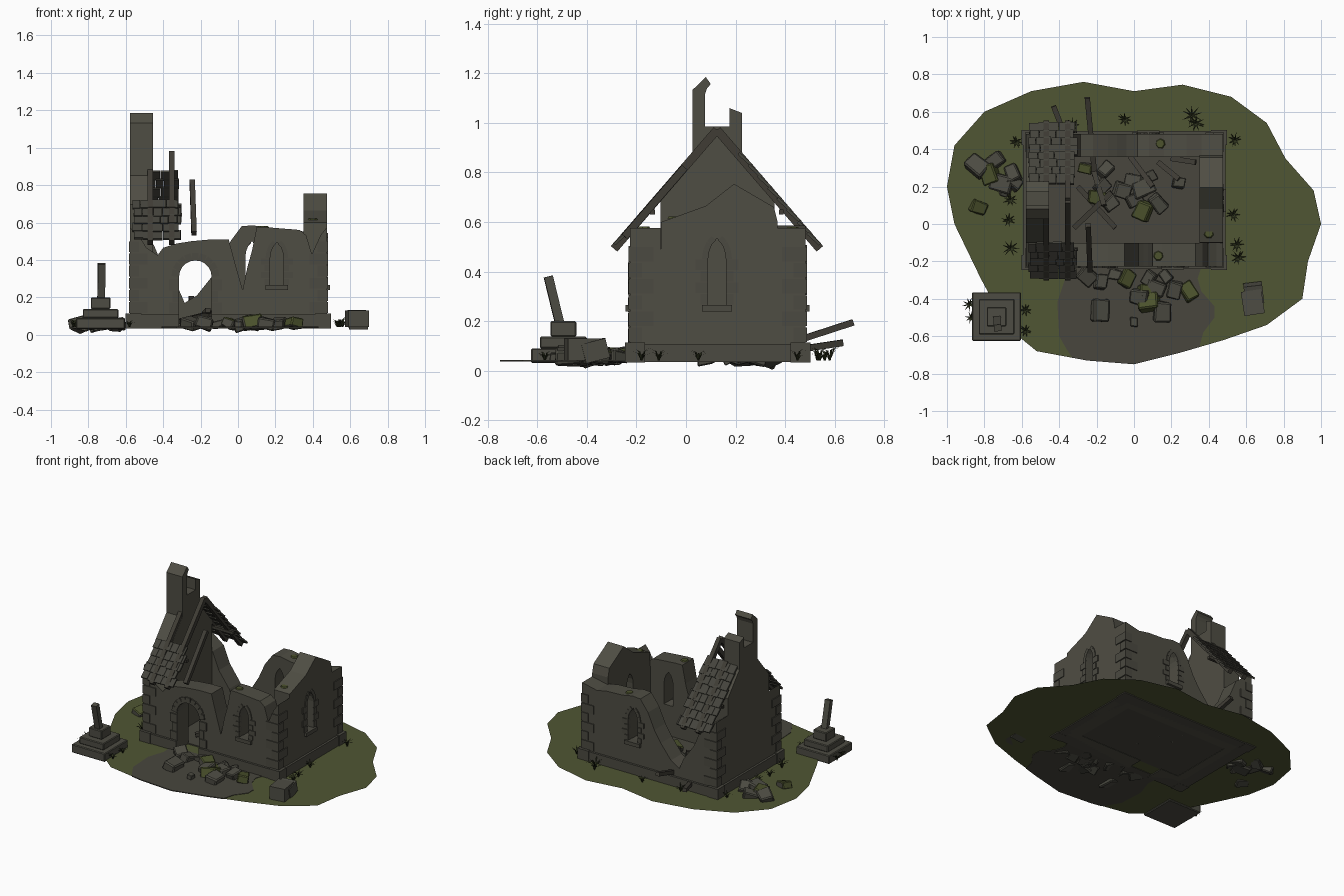
import bpy, bmesh, math, random
from mathutils import Matrix, Vector, Euler

if "Cube" in bpy.data.objects:
    bpy.data.objects.remove(bpy.data.objects["Cube"])
random.seed(7)
G = 0.04  # ground level

def mat(name, r, g, b):
    m = bpy.data.materials.new(name)
    m.diffuse_color = (r, g, b, 1)
    m.use_nodes = True
    m.node_tree.nodes["Principled BSDF"].inputs["Base Color"].default_value = m.diffuse_color
    return m

STONE = mat("wall stone", 0.078, 0.075, 0.057)
TRIM = mat("dressed stone", 0.070, 0.067, 0.052)
RUBBLE = mat("rubble stone", 0.074, 0.072, 0.056)
SLATE = mat("roof slate", 0.060, 0.058, 0.046)
WOOD = mat("old timber", 0.050, 0.046, 0.036)
GRASS = mat("grass", 0.080, 0.092, 0.033)
PATH = mat("bare earth", 0.065, 0.062, 0.048)
TUFT = mat("dark grass", 0.028, 0.034, 0.013)
MOSS = mat("moss", 0.072, 0.085, 0.026)

def finish(name, bm, *mats):
    bmesh.ops.recalc_face_normals(bm, faces=bm.faces[:])
    me = bpy.data.meshes.new(name)
    bm.to_mesh(me)
    bm.free()
    for m in mats:
        me.materials.append(m)
    ob = bpy.data.objects.new(name, me)
    bpy.context.collection.objects.link(ob)
    return ob

def box(bm, c, s, rot=None, base=Matrix()):
    r = rot.to_matrix().to_4x4() if rot else Matrix()
    m = base @ Matrix.Translation(c) @ r @ Matrix.Diagonal((*s, 1))
    return bmesh.ops.create_cube(bm, size=1, matrix=m)['verts']

def beam(bm, p, q, w, h):
    p, q = Vector(p), Vector(q)
    box(bm, (p + q) / 2, (w, h, (q - p).length), (q - p).to_track_quat('Z', 'Y'))

def prism(name, pts, axis, a, b, m):
    """Extrude a profile: axis 'x' reads (y,z), 'y' reads (x,z), 'z' reads (x,y)."""
    place = {'x': lambda u, v: (a, u, v), 'y': lambda u, v: (u, a, v), 'z': lambda u, v: (u, v, a)}[axis]
    bm = bmesh.new()
    f = bm.faces.new([bm.verts.new(place(*p)) for p in pts])
    if b != a:
        ext = bmesh.ops.extrude_face_region(bm, geom=[f])['geom']
        d = Vector([(b - a) * (axis == k) for k in 'xyz'])
        bmesh.ops.translate(bm, vec=d, verts=[v for v in ext if isinstance(v, bmesh.types.BMVert)])
    return finish(name, bm, m)

# ground and the bare earth leading to the door
prism("ground", [(-1, .2), (-.96, .42), (-.8, .6), (-.55, .71), (-.27, .76), (0, .71), (.26, .745), (.52, .68),
      (.71, .54), (.81, .35), (.96, .18), (1, 0), (.93, -.2), (.9, -.4), (.71, -.54), (.48, -.62), (.24, -.69),
      (0, -.75), (-.25, -.73), (-.52, -.68), (-.68, -.55), (-.82, -.29), (-.96, 0)], 'z', G, G, GRASS)
prism("earth_path", [(-.38, -.2), (-.37, -.3), (-.41, -.42), (-.4, -.6), (-.36, -.67), (-.33, -.715), (-.25, -.73),
      (0, -.75), (.24, -.69), (.35, -.658), (.37, -.58), (.43, -.5), (.43, -.44), (.36, -.36), (.34, -.29),
      (.37, -.2)], 'z', G - .003, G + .003, PATH)
prism("floor", [(-.47, -.11), (.37, -.11), (.37, .37), (-.47, .37)], 'z', G - .004, G + .008, PATH)

# ruined walls, door opening is part of the front profile
X0, X1, Y0, Y1, T, B = -.578, .475, -.226, .482, .124, G - .006
DX, DR, DS = -.228, .087, .31
arch = [(DX - DR * math.cos(t * math.pi / 10), DS + DR * math.sin(t * math.pi / 10)) for t in range(11)]
front = prism("front_wall", [(X0, B), (DX - DR, B)] + arch + [(DX + DR, B), (X1, B), (X1, .575), (.44, .53),
      (.395, .43), (.365, .53), (.33, .56), (.15, .575), (.1, .575), (.075, .45), (.05, .36), (.025, .24),
      (-.015, .38), (-.05, .51), (-.14, .51), (-.25, .5), (-.33, .487), (-.4, .465), (-.43, .425), (-.49, .465),
      (-.51, .5), (X0, .575)], 'y', Y0, Y0 + T, STONE)
back = prism("back_wall", [(X0, B), (X1, B), (X1, .575), (.36, .55), (.28, .565), (.16, .57), (.08, .585),
      (.02, .58), (-.04, .5), (-.09, .39), (-.14, .31), (-.22, .21), (-.285, .17), (-.32, .25), (-.4, .36),
      (-.45, .48), (X0, .575)], 'y', Y1 - T, Y1, STONE)
east = prism("east_wall", [(-.11, B), (.37, B), (.37, .6), (.355, .66), (.194, .754), (.08, .665), (-.1, .6)],
             'x', X1 - T, X1, STONE)
prism("bell_gable", [(-.102, B), (.358, B), (.358, .695), (.226, .85), (.226, 1.04), (.175, 1.06), (.175, .985),
      (.077, .985), (.077, 1.117), (.085, 1.14), (.1, 1.157), (.08, 1.185), (.026, 1.133), (.026, .85),
      (-.102, .695)], 'x', X0, X0 + T, STONE)

# lancet windows: cut opening, sill and alternating jamb blocks
trim = bmesh.new()
def window(wall, x, y, turn, top):
    base = Matrix.Translation((x, y, 0)) @ Matrix.Rotation(turn, 4, 'Z')
    w, s = .036, top - .085
    half = [(w, .262), (w, s), (w * .85, s + .035), (w * .5, s + .065), (0, top)]
    pts = half + [(-u, z) for u, z in half[-2::-1]]
    cut = prism("cutter", pts, 'y', -.1, .3, STONE)
    cut.data.transform(base)
    mod = wall.modifiers.new("opening", 'BOOLEAN')
    mod.object, mod.solver = cut, 'EXACT'
    bpy.context.view_layer.objects.active = wall
    bpy.ops.object.modifier_apply(modifier=mod.name)
    bpy.data.objects.remove(cut)
    box(trim, (0, .01, .252), (.12, .055, .026), None, base)
    n = 4
    h = (s - .265) / n
    for k in range(n):
        l = .05 if k % 2 else .03
        for sx in (-1, 1):
            box(trim, (sx * (w + l / 2), .01, .265 + h * (k + .5)), (l, .032, h - .004), None, base)
    for sx in (-1, 1):
        for (u, z), (u2, z2) in zip(half[1:], half[2:]):
            p, q = base @ Vector((sx * (u + .013), .01, z)), base @ Vector((sx * (u2 + .013), .01, z2))
            d = Vector((q - p))
            box(trim, ((sx * ((u + u2) / 2 + .013)), .01, (z + z2) / 2), (.024, .032, d.length),
                Euler((0, sx * math.atan2(u2 - u, z2 - z), 0)), base)

window(front, .208, Y0, 0, .495)
window(east, X1, .125, math.pi / 2, .535)
window(back, .075, Y1, math.pi, .5)

# door arch stones and jambs
for k in range(9):
    t = math.pi * (k + .5) / 9
    r = DR + .02
    box(trim, (DX + r * math.cos(t), Y0 + .012, DS + r * math.sin(t)), (.04, .04, .035), Euler((0, -t, 0)))
for k in range(4):
    l = .055 if k % 2 else .035
    for sx in (-1, 1):
        box(trim, (DX + sx * (DR + l / 2), Y0 + .012, .08 + .062 * k), (l, .04, .058))

# corner quoins
for sx, cx in ((1, X0), (-1, X1)):
    for sy, cy in ((1, Y0), (-1, Y1)):
        for k in range(6):
            a, b = ((.1, .055), (.055, .1))[k % 2]
            box(trim, (cx + sx * (a / 2 - .006), cy + sy * (b / 2 - .006), .145 + .065 * k), (a, b, .058))
finish("quoins_and_surrounds", trim, TRIM)

# plinth course, broken at the door, with heavier corner blocks
bm = bmesh.new()
zc, zh = (B + .108) / 2, .108 - B
for a, b in ((X0 - .01, DX - DR), (DX + DR, X1 + .01)):
    box(bm, ((a + b) / 2, Y0 + .03, zc), (b - a, .09, zh))
box(bm, ((X0 + X1) / 2, Y1 - .03, zc), (X1 - X0 + .02, .09, zh))
for x in (X0 + .03, X1 - .03):
    box(bm, (x, (Y0 + Y1) / 2, zc), (.09, Y1 - Y0, zh))
    for y in (Y0 + .02, Y1 - .02):
        box(bm, (x + (.01 if x > 0 else -.01), y, zc + .002), (.085, .08, zh + .006))
finish("plinth", bm, TRIM)

# surviving roof: slope runs d down from the ridge, s is the side
RY, RZ, A = .125, .972, math.atan(1.157)
def slope(x, d, s, off=0):
    return Vector((x, RY + s * (d * math.cos(A) + off * math.sin(A)), RZ - d * math.sin(A) + off * math.cos(A)))
bm = bmesh.new()
for s, first, rows in ((-1, .345, 5), (1, .135, 8)):
    step = (.615 - first) / rows
    for r in range(rows):
        x = -.562 + random.uniform(-.008, .008)
        end = -.3 - (random.uniform(0, .02) if r else .02)
        while x < end - .01:
            w = min(random.uniform(.04, .06), end - x)
            box(bm, slope(x + w / 2, first + step * (r + .5) + random.uniform(-.004, .004), s, .008),
                (w - .002, step * 1.15, .012), Euler((-s * (A - .12), 0, 0)))
            x += w
finish("roof_slates", bm, SLATE)
bm = bmesh.new()
for x in (-.47, -.354):
    for s in (-1, 1):
        beam(bm, slope(x, 0, s), slope(x, .635, s), .03, .034)
beam(bm, slope(-.245, .2, -1), slope(-.235, .57, -1), .028, .03)
for s in (-1, 1):
    beam(bm, slope(-.56, .42, s, -.02), slope(-.3, .42, s, -.02), .02, .02)
finish("rafters", bm, WOOD)

# fallen beams, inside and poking out through the back breach
bm = bmesh.new()
for p, q in (((-.21, .26, .06), (-.25, .675, .195)), ((-.36, .45, .085), (-.43, .63, .112)),
             ((-.32, -.02, .07), (-.12, .17, .12)), ((-.3, .2, .06), (-.1, -.02, .07)), ((-.02, .36, .06), (.1, .2, .12)),
             ((.13, .33, .06), (.24, .24, .1)), ((-.22, .3, .06), (-.16, .1, .13)), ((.2, .35, .06), (.33, .33, .1))):
    beam(bm, p, q, .028, .026)
finish("fallen_beams", bm, WOOD)

# rubble: jittered, chamfered blocks, some mossy
def rubble(name, spots, z):
    bm = bmesh.new()
    for i, (x, y, s) in enumerate(spots):
        one = bmesh.new()
        rot = Euler((random.uniform(-.35, .35), random.uniform(-.35, .35), random.uniform(0, 3)))
        for v in box(one, (x, y, z + s * .12), (s * 1.15, s * .9, s * .65), rot):
            v.co += Vector([random.uniform(-.08, .08) * s for _ in range(3)])
        bmesh.ops.bevel(one, geom=one.edges[:], offset=s * .08, segments=1, affect='EDGES')
        for f in one.faces:
            f.material_index = 1 if i % 4 == 2 and f.calc_center_median().z > z + s * .2 else 0
        me = bpy.data.meshes.new("tmp")
        one.to_mesh(me)
        one.free()
        bm.from_mesh(me)
        bpy.data.meshes.remove(me)
    finish(name, bm, RUBBLE, MOSS)

rubble("front_rubble", [(-.25, -.28, .08), (-.18, -.31, .07), (-.04, -.29, .08), (-.18, -.46, .1), (0, -.525, .045),
       (.03, -.39, .09), (.08, -.42, .1), (.12, -.34, .09), (.15, -.47, .1), (.22, -.35, .08), (.29, -.36, .08),
       (.08, -.29, .07), (.17, -.28, .06), (-.1, -.27, .06), (.07, -.36, .08)], .05)
rubble("west_rubble", [(-.84, .31, .1), (-.74, .34, .08), (-.77, .27, .09), (-.71, .22, .1), (-.65, .27, .08),
       (-.64, .22, .07), (-.83, .09, .075), (-.69, .18, .05)], .045)
rubble("inner_rubble", [(0, .23, .08), (-.17, .2, .07), (-.2, .14, .08), (-.12, .11, .07), (-.06, .18, .08),
       (.05, .19, .1), (.05, .07, .09), (.13, .11, .08), (.24, .22, .06), (0, .13, .07), (-.26, .3, .06),
       (-.15, .29, .07), (.08, .25, .07), (-.23, .42, .07)], .065)

# fallen block to the right
bm = bmesh.new()
box(bm, (.635, -.42, .085), (.11, .13, .09), Euler((0, 0, .15)))
box(bm, (.64, -.37, .08), (.1, .1, .08), Euler((.25, 0, .12)))
finish("fallen_block", bm, RUBBLE)

# broken cross on stepped base
bm = bmesh.new()
CX, CY = -.735, -.495
for half, z0, z1 in ((.13, .03, .09), (.095, .09, .137), (.052, .137, .2)):
    box(bm, (CX, CY, (z0 + z1) / 2), (half * 2, half * 2, z1 - z0))
bmesh.ops.bevel(bm, geom=bm.edges[:], offset=.005, segments=1, affect='EDGES')
beam(bm, (CX + .003, -.505, .17), (CX + .006, -.556, .38), .04, .036)
finish("broken_cross", bm, RUBBLE)

# grass tufts: thin bent blades
bm = bmesh.new()
for x, y, r in ((.31, .58, .06), (.33, .54, .05), (-.05, .56, .04), (.54, .45, .04), (-.63, .44, .035), (-.33, .53, .04),
                (.53, .05, .04), (.55, -.11, .04), (.56, -.18, .045), (-.66, -.13, .05), (-.67, .02, .04),
                (-.66, .13, .04), (-.58, -.46, .035), (-.58, -.57, .035), (-.88, -.43, .04), (-.87, -.5, .035)):
    for k in range(9):
        t = k * 2 * math.pi / 9 + random.uniform(-.3, .3)
        d, n = Vector((math.cos(t), math.sin(t), 0)), Vector((-math.sin(t), math.cos(t), 0)) * .004
        o, h = Vector((x, y, G)), random.uniform(.6, 1.2) * r
        m = o + d * r * .35 + Vector((0, 0, h * .8))
        v = [bm.verts.new(c) for c in (o - n, o + n, m + n, o + d * r + Vector((0, 0, h)), m - n)]
        bm.faces.new(v)
finish("grass_tufts", bm, TUFT)

# moss patches on the wall tops
bm = bmesh.new()
for x, y, z in ((.14, .43, .576), (.13, -.17, .577), (.4, -.05, .618)):
    bmesh.ops.create_cone(bm, cap_ends=True, segments=7, radius1=.028, radius2=.022, depth=.008,
                          matrix=Matrix.Translation((x, y, z)))
finish("moss_patches", bm, MOSS)
